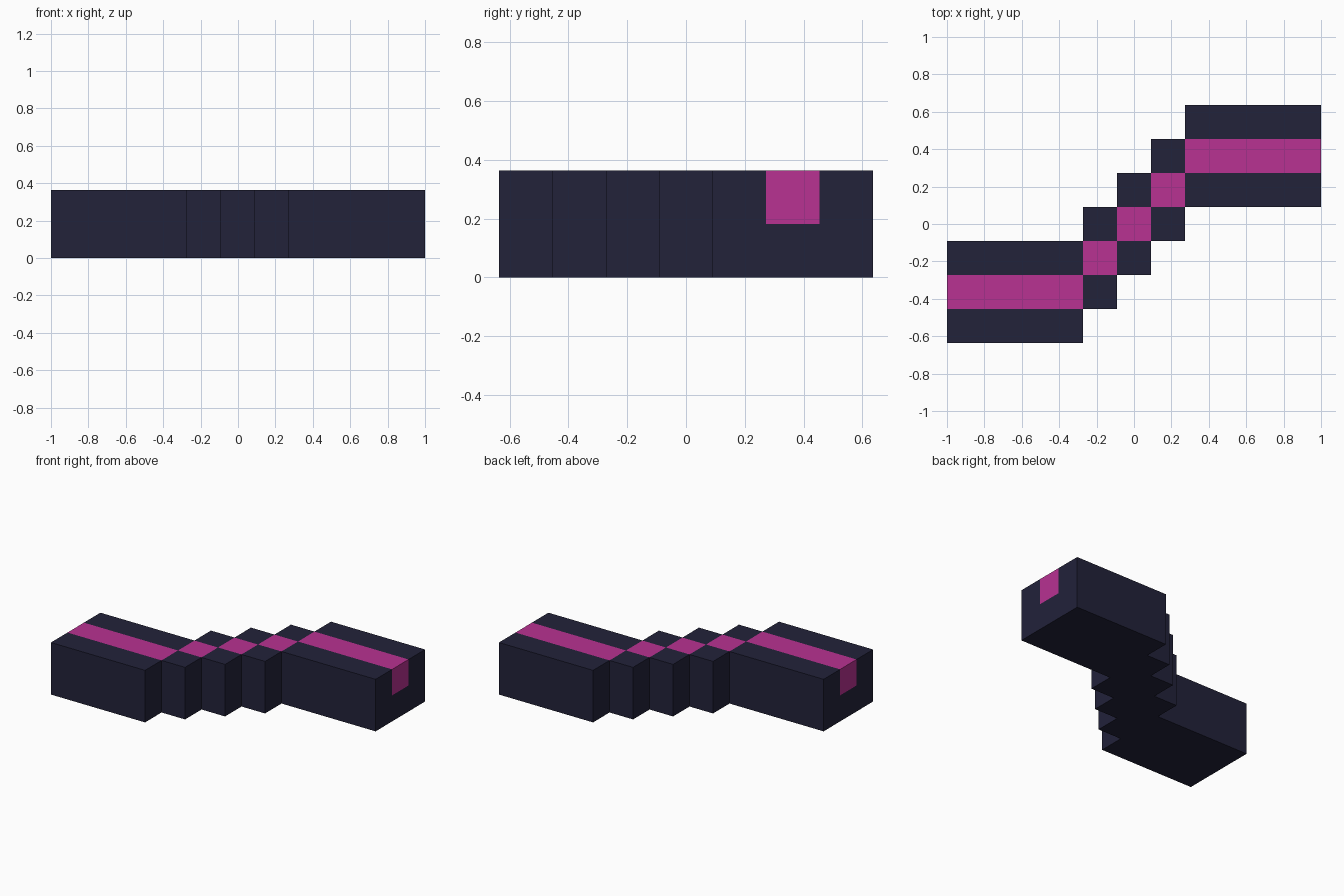
import bpy
import bmesh

if "Cube" in bpy.data.objects:
    bpy.data.objects.remove(bpy.data.objects["Cube"], do_unlink=True)

U = 2 / 11  # one block


def material(name, colour):
    m = bpy.data.materials.new(name)
    m.use_nodes = True
    m.diffuse_color = colour
    m.node_tree.nodes["Principled BSDF"].inputs["Base Color"].default_value = colour
    return m


dark = material("dark_navy", (0.016, 0.016, 0.042, 1))
pink = material("magenta", (0.479, 0.032, 0.287, 1))

# Floor plan: five sections, each three blocks deep and one block further back
bm = bmesh.new()
edges = [-5.5, -1.5, -0.5, 0.5, 1.5, 5.5]
for i in range(5):
    x0, x1 = edges[i], edges[i + 1]
    for row in (-1, 0, 1):
        y = i - 2 + row
        corners = [(x0, y - 0.5), (x1, y - 0.5), (x1, y + 0.5), (x0, y + 0.5)]
        bm.faces.new([bm.verts.new((cx * U, cy * U, 0)) for cx, cy in corners])
bmesh.ops.remove_doubles(bm, verts=bm.verts, dist=0.001)

# Raise the plan by two block layers
top = bm.faces[:]
for layer in range(2):
    geom = bmesh.ops.extrude_face_region(bm, geom=top)["geom"]
    top = [g for g in geom if isinstance(g, bmesh.types.BMFace)]
    verts = [g for g in geom if isinstance(g, bmesh.types.BMVert)]
    bmesh.ops.translate(bm, verts=verts, vec=(0, 0, U))
bmesh.ops.recalc_face_normals(bm, faces=bm.faces)

# Stripe along the middle of each section, folding down over both ends
for f in bm.faces:
    c = f.calc_center_median() / U
    middle = max(-2, min(2, round(c.x)))
    on_top = c.z > 1.9
    on_end = abs(c.x) > 5.4 and c.z > 1
    f.material_index = int(abs(c.y - middle) < 0.4 and (on_top or on_end))

mesh = bpy.data.meshes.new("stepped_bar")
bm.to_mesh(mesh)
bm.free()
mesh.materials.append(dark)
mesh.materials.append(pink)
bar = bpy.data.objects.new("stepped_bar", mesh)
bpy.context.collection.objects.link(bar)
